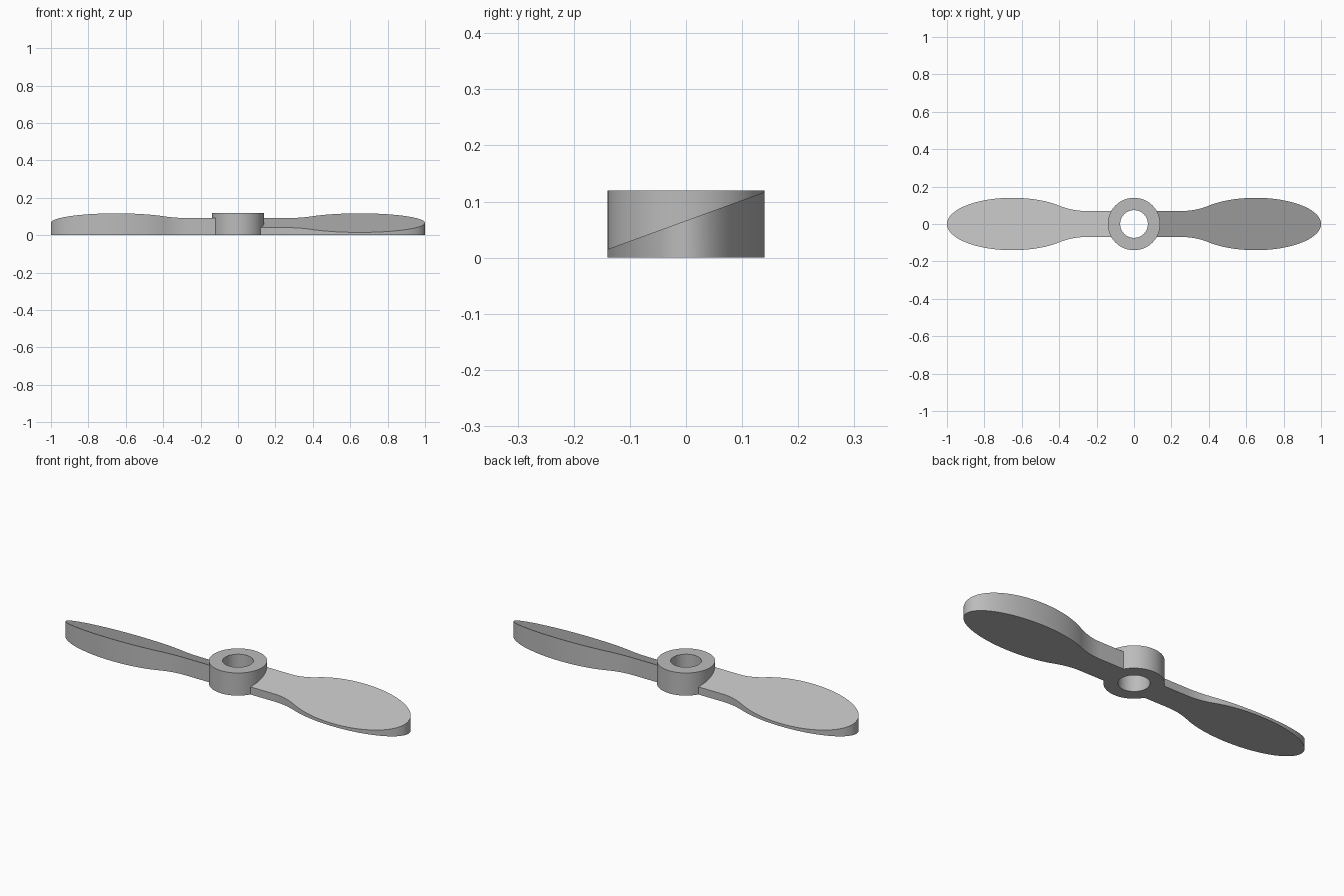
import bpy, bmesh, math
from mathutils import Matrix

if "Cube" in bpy.data.objects:
    bpy.data.objects.remove(bpy.data.objects["Cube"], do_unlink=True)

HUB_R, BORE_R, HUB_H = 0.14, 0.074, 0.12
NECK = 0.07            # half width of the blade neck
LONG, WIDE = 0.35, 0.14  # half axes of the elliptical blade

grey = bpy.data.materials.new("plain_grey")
grey.use_nodes = True
colour = (0.5, 0.5, 0.5, 1)
grey.diffuse_color = colour
grey.node_tree.nodes["Principled BSDF"].inputs["Base Color"].default_value = colour


def finish(bm, name):
    bmesh.ops.recalc_face_normals(bm, faces=bm.faces[:])
    mesh = bpy.data.meshes.new(name)
    bm.to_mesh(mesh)
    bm.free()
    mesh.materials.append(grey)
    obj = bpy.data.objects.new(name, mesh)
    bpy.context.collection.objects.link(obj)
    bpy.ops.object.select_all(action='DESELECT')
    obj.select_set(True)
    bpy.context.view_layer.objects.active = obj
    bpy.ops.object.shade_smooth_by_angle(angle=math.radians(30))
    return obj


def make_hub():
    # Rectangular section swept around the shaft axis
    bm = bmesh.new()
    section = [(BORE_R, 0), (HUB_R, 0), (HUB_R, HUB_H), (BORE_R, HUB_H)]
    verts = [bm.verts.new((r, 0, z)) for r, z in section]
    edges = [bm.edges.new((verts[i], verts[(i + 1) % 4])) for i in range(4)]
    bmesh.ops.spin(bm, geom=verts + edges, cent=(0, 0, 0), axis=(0, 0, 1),
                   angle=math.tau, steps=96, use_merge=True)
    bmesh.ops.remove_doubles(bm, verts=bm.verts[:], dist=1e-5)
    finish(bm, "hub")


def blade_outline():
    # Upper edge: straight neck, flared fillet, then the ellipse to the tip
    upper = []
    for i in range(13):
        t = i / 12
        upper.append((0.262 + 0.138 * t, NECK + 0.028 * t * t))
    start = math.acos(-0.25 / LONG)
    for i in range(1, 41):
        a = start * (1 - i / 40)
        upper.append((0.65 + LONG * math.cos(a), WIDE * math.sin(a)))
    lower = [(x, -y) for x, y in reversed(upper[:-1])]
    # Root follows the hub wall, slightly embedded
    root_r = HUB_R - 0.001
    half = math.asin(NECK / root_r)
    root = [(root_r * math.cos(a), root_r * math.sin(a))
            for a in (half * (i / 8 - 1) for i in range(17))]
    return upper + lower + root


def make_blade(name, turn):
    # Flat underside, pitched planar top
    bm = bmesh.new()
    points = blade_outline()
    bottom = [bm.verts.new((x, y, 0)) for x, y in points]
    top = [bm.verts.new((x, y, 0.066 + 0.364 * y)) for x, y in points]
    bm.faces.new(bottom)
    bm.faces.new(top)
    n = len(points)
    for i in range(n):
        j = (i + 1) % n
        bm.faces.new((bottom[i], bottom[j], top[j], top[i]))
    bm.transform(Matrix.Rotation(turn, 4, 'Z'))
    finish(bm, name)


make_hub()
make_blade("left_blade", 0)
make_blade("right_blade", math.pi)
